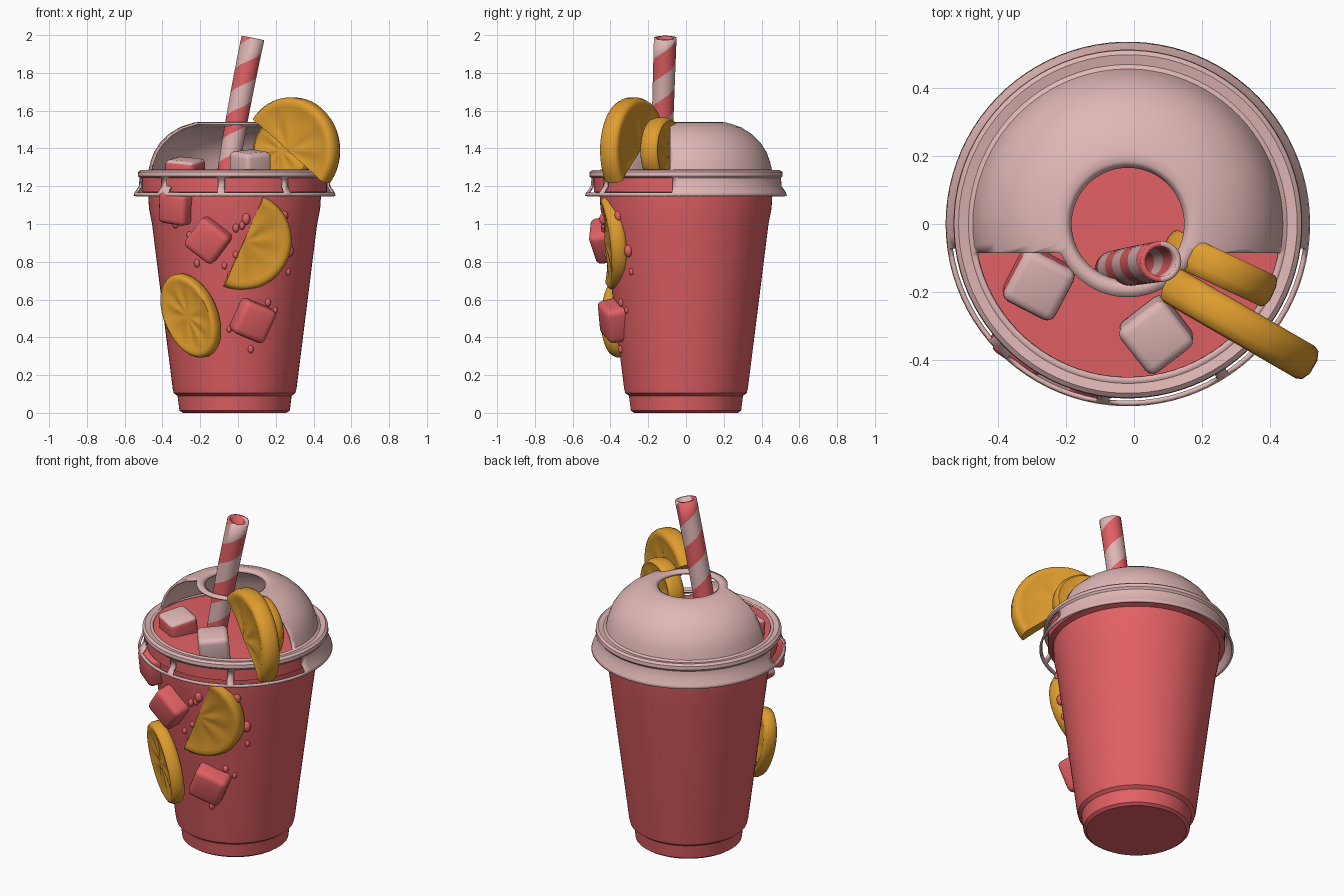
import bpy, bmesh, random
from math import sin, cos, pi, radians, atan2, degrees, hypot
from mathutils import Matrix, Vector

random.seed(4)
if "Cube" in bpy.data.objects:
    bpy.data.objects.remove(bpy.data.objects["Cube"])

CX = -0.018  # cup axis


def material(name, rgb):
    m = bpy.data.materials.new(name)
    m.use_nodes = True
    m.diffuse_color = (*rgb, 1)
    m.node_tree.nodes["Principled BSDF"].inputs["Base Color"].default_value = (*rgb, 1)
    return m


RED = material("berry red", (0.76, 0.118, 0.128))
PINK = material("pale pink", (0.74, 0.47, 0.46))
ORANGE = material("orange yellow", (0.74, 0.335, 0.027))


def finish(name, bm, mats, angle=35, thickness=0, matrix=None):
    """Turn a bmesh into a smooth shaded object."""
    if matrix:
        bm.transform(matrix)
    mesh = bpy.data.meshes.new(name)
    bm.to_mesh(mesh)
    bm.free()
    obj = bpy.data.objects.new(name, mesh)
    bpy.context.collection.objects.link(obj)
    for m in mats:
        mesh.materials.append(m)
    bpy.ops.object.select_all(action="DESELECT")
    obj.select_set(True)
    bpy.context.view_layer.objects.active = obj
    bpy.ops.object.shade_smooth_by_angle(angle=radians(angle))
    if thickness:
        mod = obj.modifiers.new("wall", "SOLIDIFY")
        mod.thickness = thickness
    return obj


def skin(rows, row_material=lambda i: 0):
    """Bridge rows of points with quads, welding coincident points."""
    bm = bmesh.new()
    grid = [[bm.verts.new(p) for p in row] for row in rows]
    for i in range(len(grid) - 1):
        a, b = grid[i], grid[i + 1]
        for j in range(len(a) - 1):
            bm.faces.new((a[j], a[j + 1], b[j + 1], b[j])).material_index = row_material(i)
    bmesh.ops.remove_doubles(bm, verts=bm.verts, dist=1e-5)
    return bm


def revolve(profile, segments=90):
    turns = [2 * pi * j / segments for j in range(segments + 1)]
    return skin([[(r * cos(a) + CX, r * sin(a), z) for a in turns] for r, z in profile])


# Cup filled with the drink
cup = revolve([(0, 0), (0.275, 0), (0.292, 0.012), (0.302, 0.09), (0.322, 0.105),
               (0.328, 0.13), (0.437, 1.0), (0.453, 1.08), (0.458, 1.16), (0.488, 1.17),
               (0.488, 1.245), (0.44, 1.25), (0, 1.25)])
finish("cup", cup, [RED])

# Domed lid with an open front and windows in its skirt
lid = revolve([(0.535, 1.15), (0.53, 1.166), (0.507, 1.2), (0.503, 1.243), (0.512, 1.255),
               (0.51, 1.275), (0.497, 1.286), (0.468, 1.28), (0.455, 1.288), (0.445, 1.33),
               (0.427, 1.38), (0.395, 1.43), (0.35, 1.475), (0.29, 1.513), (0.215, 1.537),
               (0.185, 1.54), (0.165, 1.528)])
CUT_Y = -0.085


def in_dome(face):
    c = face.calc_center_median()
    return c.z > 1.29 and hypot(c.x - CX, c.y) > 0.212


dome = [f for f in lid.faces if in_dome(f)]
geom = dome + list({e for f in dome for e in f.edges}) + list({v for f in dome for v in f.verts})
bmesh.ops.bisect_plane(lid, geom=geom, plane_co=(0, CUT_Y, 0), plane_no=(0, 1, 0))
windows = [(-82, -50), (-44, -10), (-6, 28), (35, 82)]


def is_open(face):
    c = face.calc_center_median()
    if in_dome(face):
        return c.y < CUT_Y
    turn = degrees(atan2(c.x - CX, -c.y))
    return 1.167 < c.z < 1.243 and any(a < turn < b for a, b in windows)


bmesh.ops.delete(lid, geom=[f for f in lid.faces if is_open(f)], context="FACES")
finish("lid", lid, [PINK], 40, 0.012)

# Striped straw: rows follow the spiral and are clamped at both ends
LOW, HIGH, PITCH = 1.2, 1.985, 0.25


def straw_point(k, a):
    h = min(max(1.175 + k * PITCH / 2 + a / (2 * pi) * PITCH, LOW), HIGH)
    t = (h - LOW) / (HIGH - LOW)
    r = 0.055 + 0.005 * t
    x = -0.065 + 0.12 * t + 0.024 * t * t
    return (x + r * cos(a), -0.135 + 0.025 * t + r * sin(a), h - 0.2 * r * cos(a))


turns = [2 * pi * j / 32 for j in range(33)]
straw = skin([[straw_point(k, a) for a in turns] for k in range(-3, 9)],
             lambda i: (i - 3) % 2 == 0)
bmesh.ops.dissolve_degenerate(straw, dist=1e-5, edges=straw.edges)
finish("straw", straw, [RED, PINK], 45, 0.016)


def place(loc, yaw=0, pitch=0, roll=0):
    return (Matrix.Translation(loc) @ Matrix.Rotation(radians(yaw), 4, "Z")
            @ Matrix.Rotation(radians(pitch), 4, "X") @ Matrix.Rotation(radians(roll), 4, "Y"))


def fruit_slice(name, matrix, r, thick, start=0, arc=360, squash=1):
    """Round or half slice with a soft rind and dented pulp segments."""
    h = thick / 2
    shape = [(0, -0.85), (0.3, -0.75), (0.6, -0.75), (0.82, -0.9), (0.9, -1), (0.96, -0.85),
             (1, -0.4), (1, 0.4), (0.96, 0.85), (0.9, 1), (0.82, 0.9), (0.5, 0.8), (0, 0.85)]
    n = 48 * arc // 360
    rows = []
    for j in range(n + 1):
        a = radians(start + arc * j / n)
        row = []
        for s, d in shape:
            if 0.2 < s < 0.7:
                d *= 1 + 0.1 * cos(8 * a)
            row.append((s * r * squash * cos(a), d * h, s * r * sin(a)))
        rows.append(row)
    bm = skin(rows)
    if arc < 360:
        bmesh.ops.holes_fill(bm, edges=[e for e in bm.edges if e.is_boundary], sides=0)
    bmesh.ops.recalc_face_normals(bm, faces=bm.faces)
    finish(name, bm, [ORANGE], 50, 0, matrix)


# Fruit slices on the cup wall and on the lid
fruit_slice("right_cup_slice", place((0.025, -0.395, 0.91), 9, 7), 0.26, 0.09, -113, 180)
fruit_slice("left_cup_slice", place((-0.25, -0.335, 0.515), -34, 7, -25), 0.235, 0.08, squash=0.66)
fruit_slice("lid_slice_outer", place((0.285, -0.28, 1.39), -30), 0.28, 0.11, -38, 180)
fruit_slice("lid_slice_inner", place((0.25, -0.13, 1.39), -25), 0.175, 0.1)


def ice_cube(name, matrix, size, pink_dir=None, limit=0.8):
    bm = bmesh.new()
    bmesh.ops.create_cube(bm, size=size)
    bmesh.ops.bevel(bm, geom=bm.edges[:], offset=size * 0.16, segments=3, profile=0.5,
                    affect="EDGES")
    bm.transform(matrix)
    bm.normal_update()
    if pink_dir:
        for f in bm.faces:
            f.material_index = f.normal.dot(Vector(pink_dir).normalized()) > limit
    finish(name, bm, [RED, PINK], 50)


# Ice cubes: three in the cup wall, two floating on top
ice_cube("ice_upper", place((-0.15, -0.4, 0.92), -12, 10, 38), 0.19, (-1, -0.1, 0.8), 0.9)
ice_cube("ice_lower", place((0.07, -0.35, 0.495), 15, 12, 22), 0.19)
ice_cube("ice_left", place((-0.31, -0.33, 1.09), -35, 8, 8), 0.17)
ice_cube("ice_float_left", place((-0.28, -0.17, 1.26), -28, 8, 5), 0.17, (0, 0, 1), 0.35)
ice_cube("ice_float_front", place((0.065, -0.325, 1.3), 38, 6, -5), 0.17, (0, -0.1, 1), -0.4)

# Droplets scattered over the front of the cup
drops = bmesh.new()
for _ in range(26):
    z, a = random.uniform(0.3, 1.1), radians(random.uniform(-55, 55))
    wall = 0.312 + 0.125 * z
    m = Matrix.Translation((CX + wall * sin(a), -wall * cos(a), z)) @ Matrix.Diagonal((1, 1, 1.4, 1))
    bmesh.ops.create_uvsphere(drops, u_segments=12, v_segments=8,
                              radius=random.uniform(0.012, 0.024), matrix=m)
finish("droplets", drops, [RED], 60)
